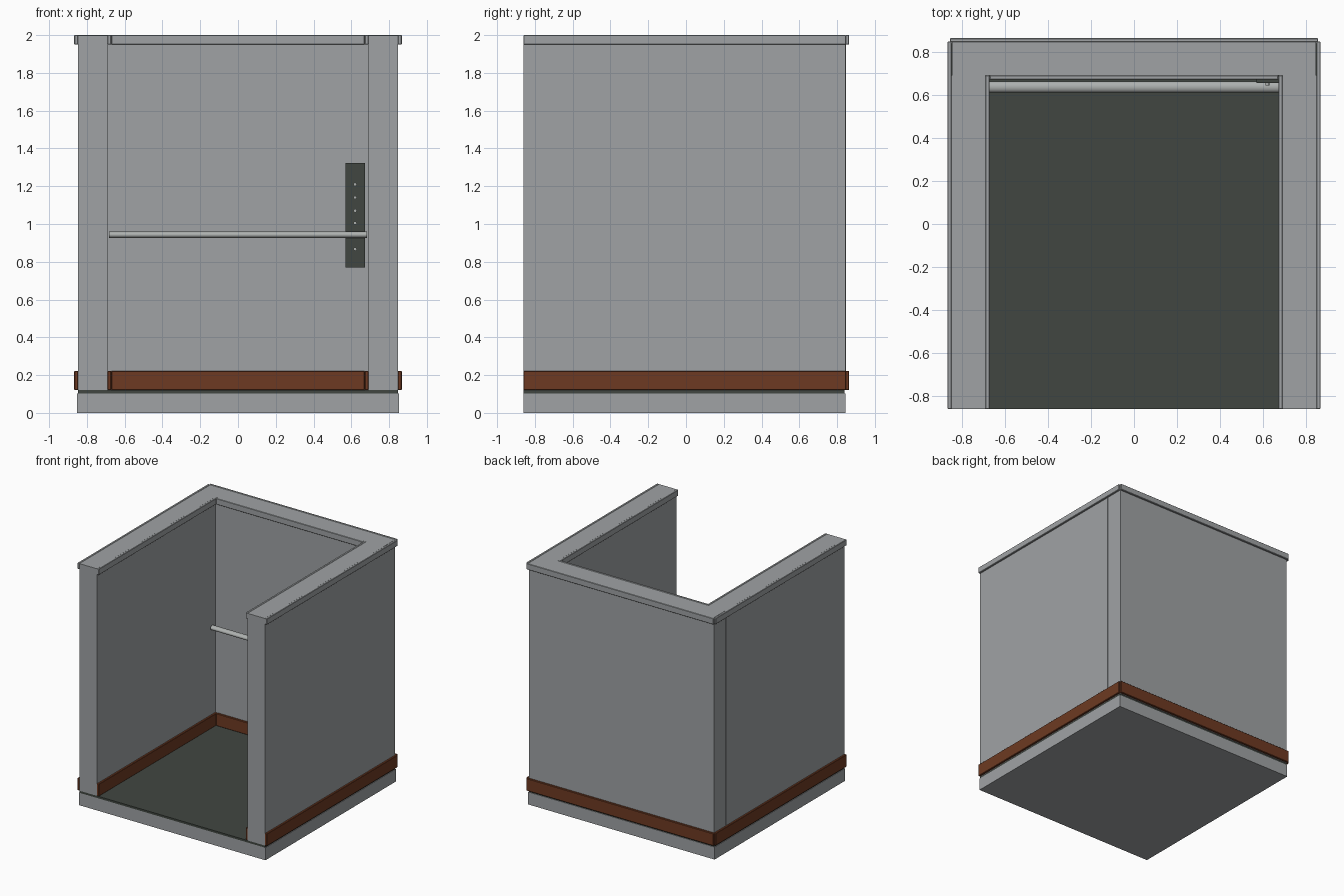
import bpy, bmesh, math
from mathutils import Vector

if "Cube" in bpy.data.objects:
    bpy.data.objects.remove(bpy.data.objects["Cube"], do_unlink=True)


def material(name, rgb):
    m = bpy.data.materials.new(name)
    m.use_nodes = True
    m.diffuse_color = (*rgb, 1)
    m.node_tree.nodes["Principled BSDF"].inputs["Base Color"].default_value = (*rgb, 1)
    return m


GREY = material("wall grey", (0.35, 0.365, 0.375))
DARK = material("dark floor", (0.053, 0.062, 0.053))
BROWN = material("brown kickboard", (0.155, 0.042, 0.016))
STEEL = material("light steel", (0.42, 0.44, 0.43))


def finish(name, bm, mat):
    mesh = bpy.data.meshes.new(name)
    bm.to_mesh(mesh)
    bm.free()
    mesh.materials.append(mat)
    ob = bpy.data.objects.new(name, mesh)
    bpy.context.collection.objects.link(ob)
    return ob


def box(name, mat, x, y, z, bevel=0):
    """Box between (min, max) pairs, optionally with chamfered edges."""
    bm = bmesh.new()
    bmesh.ops.create_cube(bm, size=1)
    for v in bm.verts:
        v.co = Vector([(lo + hi) / 2 + c * (hi - lo) for c, (lo, hi) in zip(v.co, (x, y, z))])
    if bevel:
        bmesh.ops.bevel(bm, geom=bm.edges[:], offset=bevel, segments=1, affect='EDGES')
    return finish(name, bm, mat)


def rod(name, mat, centre, axis, length, radii, sides):
    """Cylinder along an axis with an oval section."""
    bm = bmesh.new()
    bmesh.ops.create_cone(bm, cap_ends=True, segments=sides, radius1=1, radius2=1, depth=1)
    for v in bm.verts:
        a, b, t = v.co.x * radii[0], v.co.y * radii[1], v.co.z * length
        v.co = Vector(centre) + (Vector((t, a, b)) if axis == "x" else Vector((a, t, b)))
    bmesh.ops.recalc_face_normals(bm, faces=bm.faces[:])
    ob = finish(name, bm, mat)
    for p in ob.data.polygons:
        p.use_smooth = len(p.vertices) == 4
    return ob


FRONT, IN, OUT = -0.86, 0.69, 0.848
TOP, FLOOR = 2.0, 0.12
LIP = 0.019

# Base and floor
box("base", GREY, (-0.853, 0.853), (FRONT, 0.845), (0, 0.103))
box("floor", DARK, (-OUT, OUT), (FRONT, 0.84), (0.103, FLOOR))

# Walls and corner posts
box("back_wall", GREY, (-IN, IN), (IN, OUT - 0.002), (FLOOR, TOP - 0.002))


def span(side, lo, hi):
    return tuple(sorted((side * lo, side * hi)))


for side, label in ((1, "left"), (-1, "right")):
    box(label + "_wall", GREY, span(side, IN, OUT), (FRONT, IN), (FLOOR, TOP - 0.002))
    box(label + "_corner_post", GREY, span(side, IN, OUT - 0.002), (IN, OUT - 0.003),
        (FLOOR, TOP - 0.002))

# Kickboard and top rail strips along both faces of every wall
for part, mat, z in (("kickboard", BROWN, (FLOOR, 0.222)), ("top_trim", GREY, (1.95, TOP))):
    for side, label in ((1, "left"), (-1, "right")):
        box(f"{label}_outer_{part}", mat, span(side, OUT, OUT + LIP), (FRONT, OUT), z, 0.003)
        box(f"{label}_inner_{part}", mat, span(side, IN - LIP, IN), (FRONT, IN), z, 0.003)
    box(f"back_outer_{part}", mat, (-0.855, 0.855), (OUT - 0.003, OUT + 0.016), z, 0.003)
    box(f"back_inner_{part}", mat, (-IN + LIP, IN - LIP), (IN - LIP, IN), z, 0.003)

# Handrail across the back wall
rod("handrail", STEEL, (0, 0.637, 0.943), "x", 1.365, (0.025, 0.018), 24)

# Control panel with buttons
box("control_panel", DARK, (0.57, 0.672), (0.655, IN), (0.77, 1.322))
for i, z in enumerate((1.21, 1.14, 1.07, 1.005, 0.867)):
    rod(f"button_{i + 1}", STEEL, (0.62, 0.651, z), "y", 0.012, (0.009, 0.009), 12)
